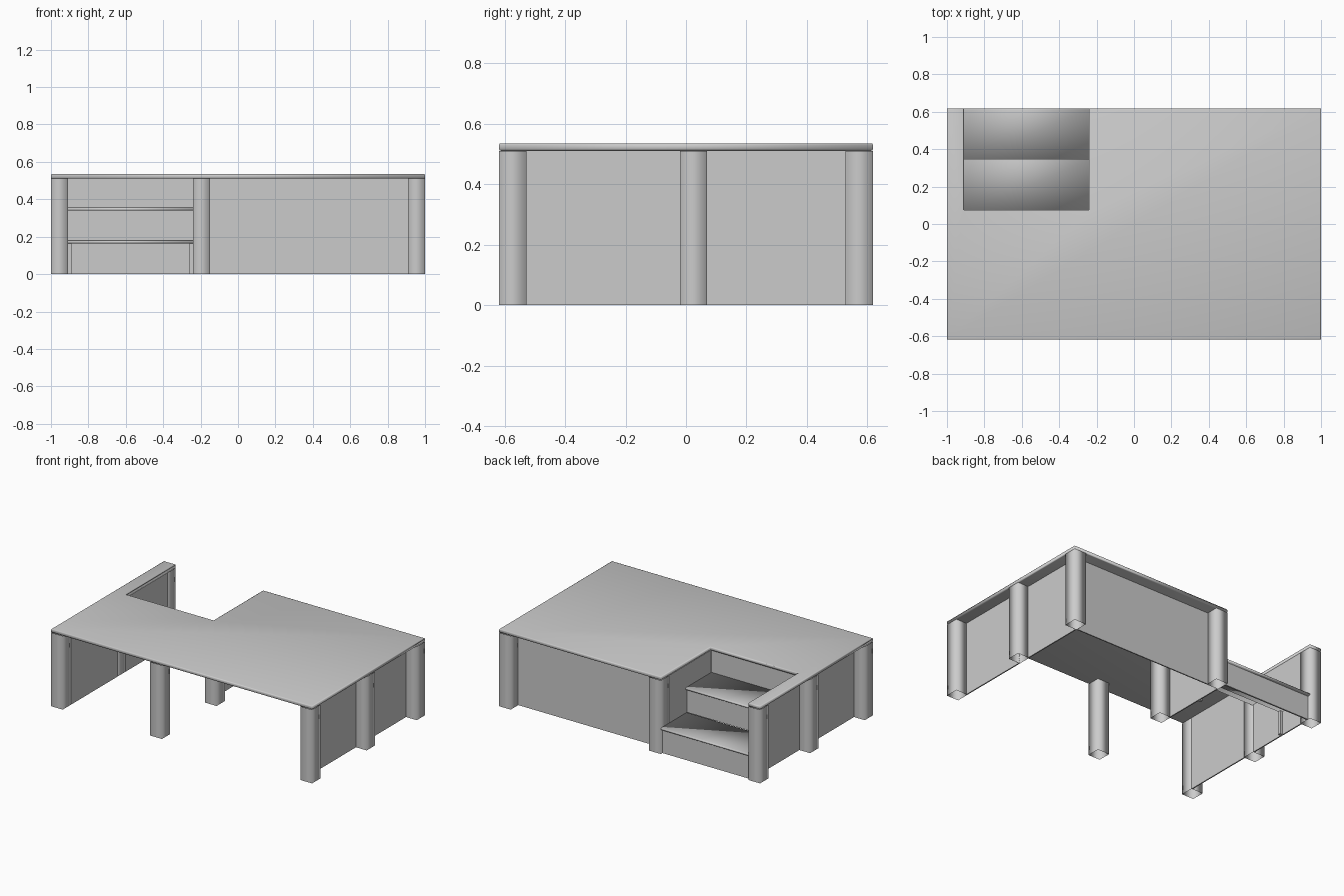
import bpy, bmesh

if "Cube" in bpy.data.objects:
    bpy.data.objects.remove(bpy.data.objects["Cube"])

H = 0.51      # underside of the deck
TOP = 0.535   # top of the deck
D = 0.618     # half depth
W = 0.09      # post width
XS = [-1.0, -0.24, 0.91]
YS = [-D, -0.02, D - W]


def finish(bm, name, smooth=False):
    bmesh.ops.recalc_face_normals(bm, faces=bm.faces)
    me = bpy.data.meshes.new(name)
    for f in bm.faces:
        f.smooth = smooth
    bm.to_mesh(me)
    bm.free()
    ob = bpy.data.objects.new(name, me)
    bpy.context.collection.objects.link(ob)
    return ob


def slab(name, outline, z0, z1, nose=0.0, smooth=False, open_ends=False):
    """Extrude a flat outline from z0 to z1, optionally rounding its rims."""
    bm = bmesh.new()
    base = bm.faces.new([bm.verts.new((x, y, z0)) for x, y in outline])
    ext = bmesh.ops.extrude_face_region(bm, geom=[base], use_keep_orig=True)
    for v in ext["geom"]:
        if isinstance(v, bmesh.types.BMVert):
            v.co.z = z1
    if open_ends:
        caps = [f for f in bm.faces if max(v.co.z for v in f.verts) - min(v.co.z for v in f.verts) < 1e-6]
        bmesh.ops.delete(bm, geom=caps, context='FACES_ONLY')
    bmesh.ops.recalc_face_normals(bm, faces=bm.faces)
    if nose:
        rims = [e for e in bm.edges if abs(e.verts[0].co.z - e.verts[1].co.z) < 1e-6]
        bmesh.ops.bevel(bm, geom=rims, offset=nose, segments=2, profile=0.5, affect='EDGES')
    return finish(bm, name, smooth)


def rect(x0, x1, y0, y1):
    return [(x0, y0), (x1, y0), (x1, y1), (x0, y1)]


def tread(name, x0, x1, y0, y1, z0, z1):
    """Step board with a rounded nose on its +y edge."""
    bm = bmesh.new()
    bmesh.ops.create_cube(bm, size=1)
    for v in bm.verts:
        v.co = (x0 if v.co.x < 0 else x1, y0 if v.co.y < 0 else y1, z0 if v.co.z < 0 else z1)
    nose = [e for e in bm.edges if all(abs(v.co.y - y1) < 1e-6 for v in e.verts)
            and abs(e.verts[0].co.z - e.verts[1].co.z) < 1e-6]
    bmesh.ops.bevel(bm, geom=nose, offset=(z1 - z0) * 0.4, segments=3, profile=0.5, affect='EDGES')
    return finish(bm, name, True)


# Deck with the stairwell notched out of its back edge
slab("deck", [(-1, -D), (1, -D), (1, D), (-0.24, D), (-0.24, 0.075),
              (-0.91, 0.075), (-0.91, D), (-1, D)], H, TOP, nose=0.006, smooth=True)

# Nine hollow posts
for x in XS:
    for y in YS:
        slab("post", rect(x, x + W, y, y + W), 0, H, smooth=True, open_ends=True)

# Thin panels, set against the inner faces of the posts
T = 0.004
for ya, yb in [(YS[0] + W, YS[1]), (YS[1] + W, YS[2])]:
    for x in (-0.914, 0.914):
        slab("side_panel", rect(x - T, x + T, ya, yb), 0, H)
slab("stair_side_panel", rect(-0.24, -0.24 + 2 * T, YS[1] + W, YS[2]), 0, H)
slab("back_panel", rect(XS[1] + W, XS[2], YS[2], YS[2] + 2 * T), 0, H)

# Steps: treads, risers and small support legs
SX0, SX1 = -0.91, -0.24
tread("lower_tread", SX0, SX1, 0.335, D, 0.165, 0.18)
tread("upper_tread", SX0, SX1, 0.06, 0.347, 0.34, 0.355)
for name, y, z0, z1 in [("lower_riser", 0.59, 0, 0.165),
                        ("middle_riser", 0.322, 0.18, 0.34),
                        ("upper_riser", 0.055, 0.355, H)]:
    slab(name, rect(SX0, SX1, y, y + 0.01), z0, z1)
for x in (SX0, SX1 - 0.02):
    slab("step_leg", rect(x, x + 0.02, 0.335, 0.355), 0, 0.165)
